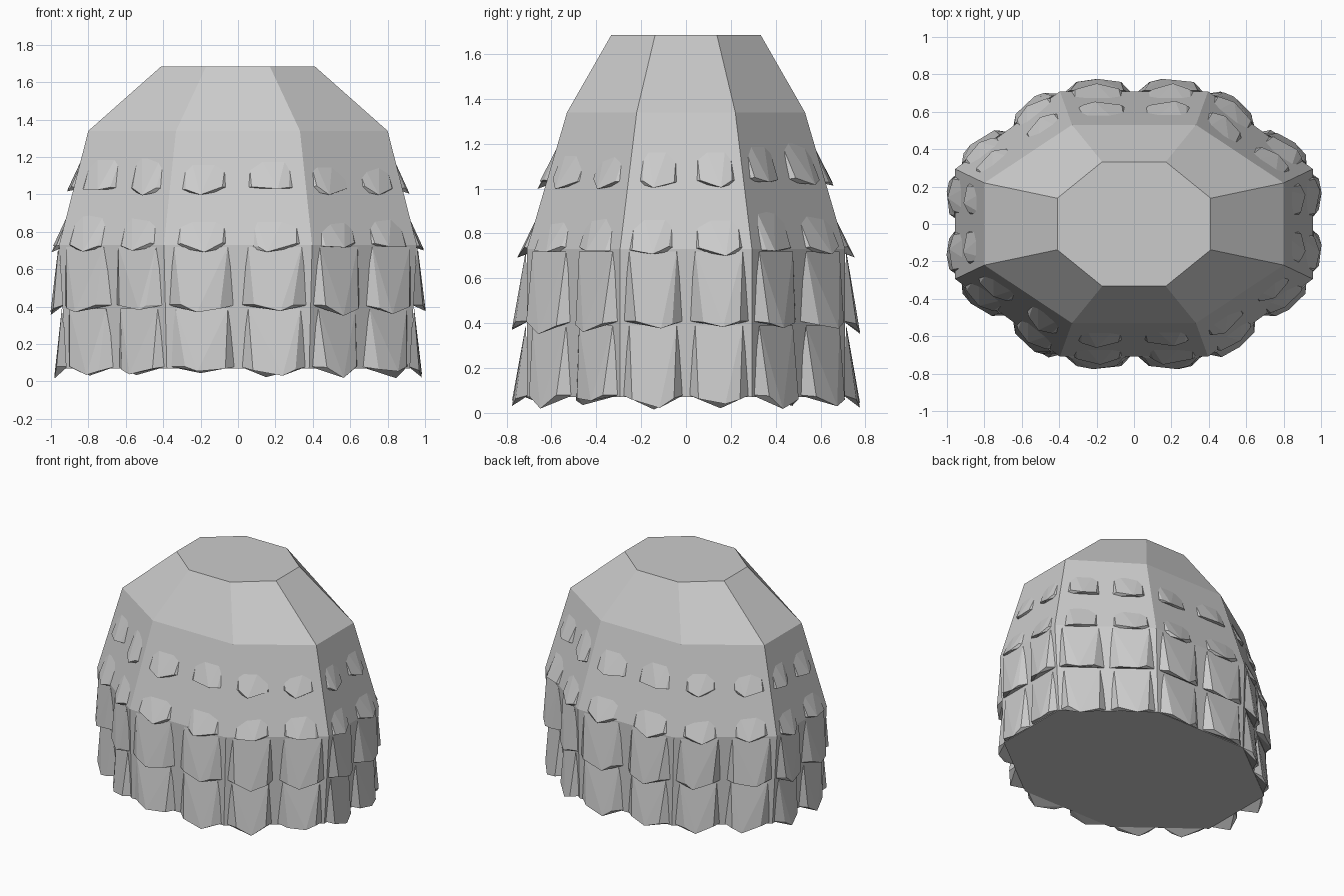
import bpy, bmesh, math, random
from mathutils import Vector

if "Cube" in bpy.data.objects:
    bpy.data.objects.remove(bpy.data.objects["Cube"])

random.seed(4)

# Octagonal rings: (radius x, radius y, height), bottom to top
RINGS = [(0.995, 0.768, 0.07), (1.035, 0.768, 0.73),
         (0.866, 0.574, 1.34), (0.444, 0.36, 1.685)]


def corner(ring, k):
    rx, ry, z = RINGS[ring]
    a = math.radians(22.5 + 45 * k)
    return Vector((rx * math.cos(a), ry * math.sin(a), z))


def finish(bm, name):
    bmesh.ops.recalc_face_normals(bm, faces=bm.faces)
    me = bpy.data.meshes.new(name)
    bm.to_mesh(me)
    bm.free()
    ob = bpy.data.objects.new(name, me)
    bpy.context.collection.objects.link(ob)
    return ob


# Faceted dome body
bm = bmesh.new()
rows = [[bm.verts.new(corner(r, k)) for k in range(8)] for r in range(4)]
for lo, hi in zip(rows, rows[1:]):
    for k in range(8):
        j = (k + 1) % 8
        bm.faces.new((lo[k], lo[j], hi[j], hi[k]))
bm.faces.new(rows[0][::-1])
bm.faces.new(rows[-1])
finish(bm, "dome_body")


def add_tuft(bm, place):
    """Flared tuft in a cell: u -0.5..0.5 across, v 0..1 downwards, n outwards."""
    j = lambda a: random.uniform(-a, a)
    tip = j(0.13)
    pts = [(-0.36, 0.03, 0.005), (0.36, 0.03, 0.005),
           (-0.47, 0.97, -0.01), (0.47, 0.97, -0.01),
           (-0.28 + j(0.05), 1.0 + j(0.04), 0.05),
           (tip, 1.10 + j(0.06), 0.066),
           (0.28 + j(0.05), 1.0 + j(0.04), 0.05)]
    a, b, c, d, e, f, g = [bm.verts.new(place(*p)) for p in pts]
    for face in ((a, e, f), (a, f, b), (b, f, g), (a, c, e), (b, g, d),
                 (c, d, f), (c, f, e), (d, g, f), (a, b, d, c)):
        bm.faces.new(face)


# Two rows and two columns of tufts on every wall panel
for name, ring, sink in (("lower_tufts", 0, 0.0), ("upper_tufts", 1, 0.036)):
    bm = bmesh.new()
    for k in range(8):
        bl, br = corner(ring, k), corner(ring, k + 1)
        tl, tr = corner(ring + 1, k), corner(ring + 1, k + 1)
        normal = (br - bl).cross(tl - bl).normalized()
        for row in range(2):
            for col in range(2):
                def place(u, v, n):
                    s = (col + 0.5 + u) / 2
                    t = 1 - (row + v) / 2
                    p = bl.lerp(br, s).lerp(tl.lerp(tr, s), t) if t >= 0 else \
                        bl.lerp(br, s) + (tl.lerp(tr, s) - bl.lerp(br, s)) * t
                    p = p + normal * (n - sink)
                    p.z = max(p.z, 0.0)
                    return p
                add_tuft(bm, place)
    finish(bm, name)
